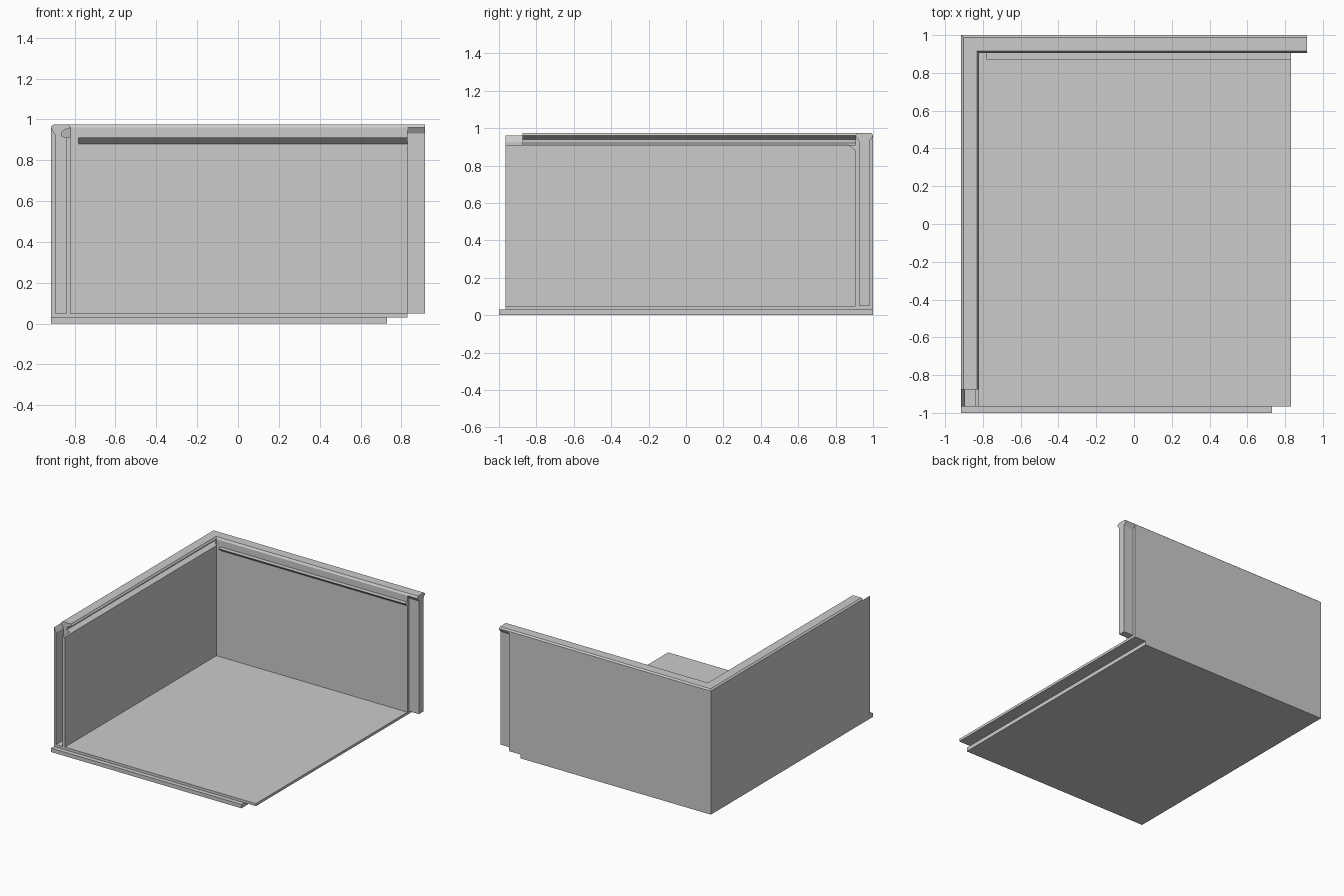
import bpy
import bmesh

if "Cube" in bpy.data.objects:
    bpy.data.objects.remove(bpy.data.objects["Cube"], do_unlink=True)

HX, HY = 0.915, 1.0        # outer half sizes
SKIN, CORE, WALL = 0.02, 0.075, 0.095   # depths measured inward from the outer face
SILL, FLOOR = 0.03, 0.05   # top of base plate, top of floor

grey = bpy.data.materials.new("light_grey")
grey.use_nodes = True
grey.diffuse_color = (0.6, 0.6, 0.6, 1)
grey.node_tree.nodes["Principled BSDF"].inputs["Base Color"].default_value = (0.6, 0.6, 0.6, 1)


def prism(name, profile, place, start, end, mitre=False):
    """Sweep a (depth, height) profile from start to end; a mitred end shortens with depth."""
    bm = bmesh.new()
    rings = []
    for t, cut in ((start, False), (end, mitre)):
        rings.append([bm.verts.new(place(d, t - d if cut else t, z)) for d, z in profile])
    a, b = rings
    bm.faces.new(a)
    bm.faces.new(b[::-1])
    for i in range(len(a)):
        j = (i + 1) % len(a)
        bm.faces.new((a[i], b[i], b[j], a[j]))
    bmesh.ops.recalc_face_normals(bm, faces=bm.faces)
    mesh = bpy.data.meshes.new(name)
    bm.to_mesh(mesh)
    bm.free()
    mesh.materials.append(grey)
    obj = bpy.data.objects.new(name, mesh)
    bpy.context.collection.objects.link(obj)
    return obj


def on_side(d, t, z):      # side wall runs along y
    return (-HX + d, t, z)


def on_back(d, t, z):      # back wall runs along x, measured from its free end
    return (-t, HY - d, z)


def slab(name, x0, x1, y0, y1, z0, z1):
    ring = [(x0, z0), (x1, z0), (x1, z1), (x0, z1)]
    return prism(name, ring, lambda d, t, z: (d, t, z), y0, y1)


# Floor: two stepped plates
slab("base_plate", -HX, 0.73, -HY, HY, 0, SILL)
slab("floor_panel", -HX, 0.83, -0.965, HY, SILL, FLOOR)

# Shared rim outline, from the outer edge to the inner edge
rim = [(0, 0.96), (0, 0.965), (0.012, 0.975), (0.085, 0.975), (WALL, 0.96)]

# Side wall with a sliding slot below its rim
slot = [(0.06, 0.945), (0.051, 0.938), (0.05, 0.92), (0.07, 0.91), (WALL, 0.91), (WALL, SILL)]
prism("side_wall", [(0, SILL)] + rim + slot, on_side, -0.875, HY, mitre=True)

# Open groove at the front end of the side wall
prism("groove_outer_skin", [(0, SILL), (0, 0.96), (SKIN, 0.926), (SKIN, SILL)],
      on_side, -0.965, -0.875)
prism("groove_inner_skin", [(CORE, SILL), (CORE, 0.91), (WALL, 0.91), (WALL, SILL)],
      on_side, -0.965, -0.875)

# Back wall, mitred into the side wall
prism("back_wall", [(0, SILL)] + rim + [(WALL, SILL)], on_back, -0.83, HX, mitre=True)

# Tongue with a chamfered rim at the free end of the back wall
prism("back_tongue", [(SKIN, FLOOR), (SKIN, 0.93)] + rim + [(CORE, 0.93), (CORE, FLOOR)],
      on_back, -HX, -0.83)

# Rail along the inside of the back wall
prism("back_rail", [(WALL, 0.88), (WALL, 0.91), (0.13, 0.91)], on_back, -0.83, 0.78)
